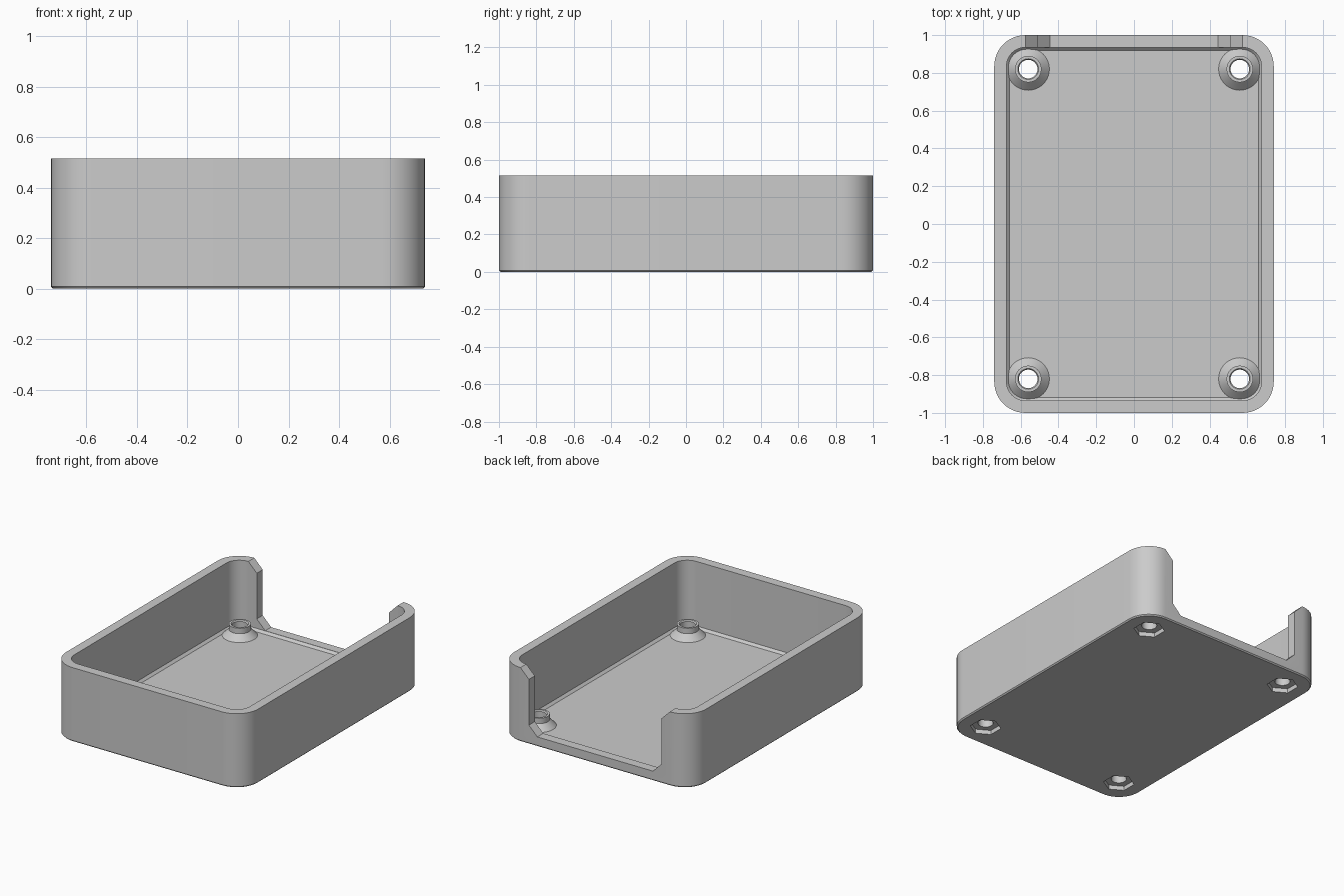
import bpy
import bmesh
from math import cos, sin, pi, radians

cube = bpy.data.objects.get("Cube")
if cube:
    bpy.data.objects.remove(cube, do_unlink=True)

HALF_X, HALF_Y, HEIGHT, RADIUS = 0.74, 1.0, 0.515, 0.165
WALL, FLOOR, BEVEL = 0.065, 0.05, 0.016
POST_X, POST_Y = 0.56, 0.82

grey = bpy.data.materials.new("light grey plastic")
grey.use_nodes = True
grey.diffuse_color = (0.6, 0.6, 0.6, 1)
grey.node_tree.nodes["Principled BSDF"].inputs["Base Color"].default_value = (0.6, 0.6, 0.6, 1)


def rounded_ring(inset, z, steps=12):
    """Rounded rectangle, inset from the outer outline."""
    r = RADIUS - inset
    ring = []
    for quarter, (sx, sy) in enumerate([(1, 1), (-1, 1), (-1, -1), (1, -1)]):
        for i in range(steps + 1):
            a = (quarter + i / steps) * pi / 2
            ring.append((sx * (HALF_X - RADIUS) + r * cos(a),
                         sy * (HALF_Y - RADIUS) + r * sin(a), z))
    return ring


def circle_ring(r, z, sides=48, turn=0.0):
    return [(r * cos(turn + 2 * pi * i / sides),
             r * sin(turn + 2 * pi * i / sides), z) for i in range(sides)]


def loft(name, rings, place=(0, 0, 0), loop=False):
    """Bridge rings into a solid, capped or looped back to the start."""
    bm = bmesh.new()
    rows = [[bm.verts.new(p) for p in ring] for ring in rings]
    pairs = list(zip(rows, rows[1:]))
    if loop:
        pairs.append((rows[-1], rows[0]))
    else:
        bm.faces.new(rows[0])
        bm.faces.new(rows[-1])
    for low, high in pairs:
        n = len(low)
        for i in range(n):
            j = (i + 1) % n
            bm.faces.new((low[i], low[j], high[j], high[i]))
    bmesh.ops.recalc_face_normals(bm, faces=bm.faces)
    mesh = bpy.data.meshes.new(name)
    bm.to_mesh(mesh)
    bm.free()
    mesh.materials.append(grey)
    obj = bpy.data.objects.new(name, mesh)
    obj.location = place
    bpy.context.collection.objects.link(obj)
    return obj


def activate(obj):
    bpy.ops.object.select_all(action='DESELECT')
    obj.select_set(True)
    bpy.context.view_layer.objects.active = obj


def cut(target, cutter):
    cutter.hide_render = True
    mod = target.modifiers.new("cut", 'BOOLEAN')
    mod.operation = 'DIFFERENCE'
    mod.solver = 'EXACT'
    mod.object = cutter
    activate(target)
    bpy.ops.object.modifier_apply(modifier=mod.name)
    bpy.data.objects.remove(cutter, do_unlink=True)


def smooth(obj):
    activate(obj)
    bpy.ops.object.shade_smooth_by_angle(angle=radians(25))


# Tray: floor and walls as one shell
tray = loft("tray", [
    rounded_ring(0.008, 0),
    rounded_ring(0, 0.008),
    rounded_ring(0, HEIGHT),
    rounded_ring(WALL, HEIGHT),
    rounded_ring(WALL, FLOOR + BEVEL),
    rounded_ring(WALL + BEVEL, FLOOR),
])

# Opening in the back wall, with sloped corners at rim and sill
SILL, SIDE, SLOPE = 0.067, 0.51, 0.065
half = [(SIDE - SLOPE, SILL), (SIDE, SILL + SLOPE), (SIDE, HEIGHT - SLOPE),
        (SIDE + SLOPE, HEIGHT), (SIDE + SLOPE, HEIGHT + 0.1)]
outline = half + [(-x, z) for x, z in reversed(half)]
cut(tray, loft("opening_cutter", [[(x, y, z) for x, z in outline]
                                  for y in (HALF_Y - WALL - 0.03, HALF_Y + 0.1)]))

# Screw posts, with through holes and hexagonal nut pockets underneath
HOLE, POCKET = 0.049, 0.03
for sx, side in ((1, "left"), (-1, "right")):
    for sy, end in ((1, "back"), (-1, "front")):
        spot = (sx * POST_X, sy * POST_Y, 0)
        cut(tray, loft("hole_cutter", [circle_ring(HOLE, -0.1), circle_ring(HOLE, 0.2)], spot))
        cut(tray, loft("pocket_cutter", [circle_ring(0.1, z, 6, pi / 6)
                                         for z in (-0.1, POCKET)], spot))
        post = loft(f"{end}_{side}_screw_post", [
            circle_ring(HOLE, FLOOR - 0.002),
            circle_ring(0.112, FLOOR - 0.002),
            circle_ring(0.112, FLOOR),
            circle_ring(0.07, FLOOR + 0.042),
            circle_ring(0.07, FLOOR + 0.08),
            circle_ring(0.055, FLOOR + 0.08),
            circle_ring(HOLE, FLOOR + 0.072),
        ], spot, loop=True)
        smooth(post)

smooth(tray)
